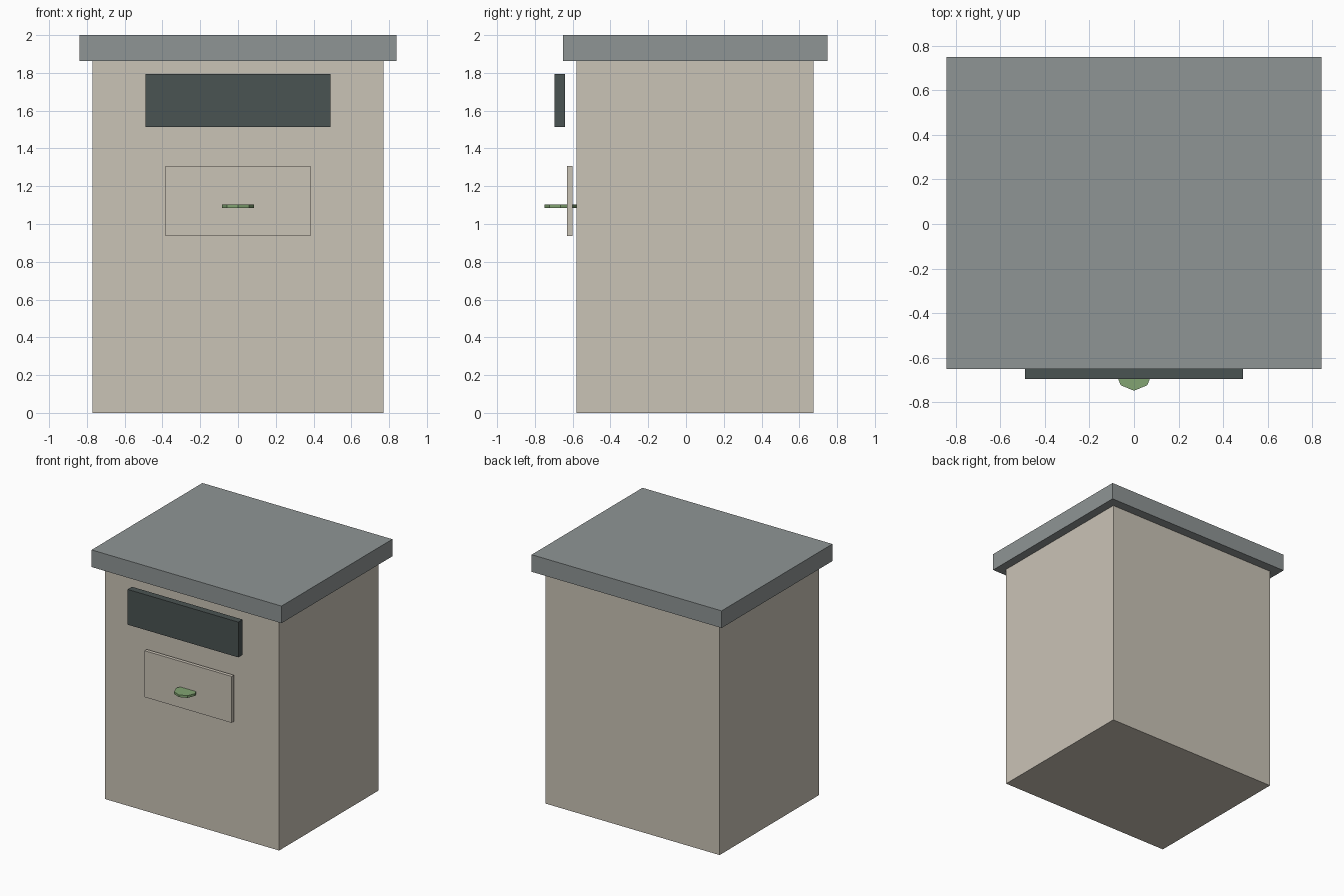
import bpy
import math

if "Cube" in bpy.data.objects:
    bpy.data.objects.remove(bpy.data.objects["Cube"])


def material(name, rgb):
    """Flat colour given as sRGB 0-255, stored as linear."""
    lin = [((c / 255 + 0.055) / 1.055) ** 2.4 for c in rgb]
    m = bpy.data.materials.new(name)
    m.diffuse_color = (*lin, 1.0)
    m.use_nodes = True
    m.node_tree.nodes["Principled BSDF"].inputs["Base Color"].default_value = m.diffuse_color
    return m


def box(name, x, y, z, mat):
    """Box from (min, max) ranges on each axis."""
    ranges = (x, y, z)
    bpy.ops.mesh.primitive_cube_add(size=1, location=[(a + b) / 2 for a, b in ranges])
    ob = bpy.context.object
    ob.name = name
    ob.scale = [b - a for a, b in ranges]
    bpy.ops.object.transform_apply(location=False, rotation=False, scale=True)
    ob.data.materials.append(mat)
    return ob


beige = material("warm beige", (202, 195, 182))
grey = material("lid grey", (143, 149, 149))
dark = material("dark slate", (74, 83, 82))
green = material("leaf green", (130, 164, 114))

# Main cabinet and overhanging lid
box("cabinet_body", (-0.77, 0.77), (-0.58, 0.675), (0, 1.863), beige)
box("lid", (-0.84, 0.84), (-0.65, 0.75), (1.863, 2.0), grey)

# Plates standing just off the front
box("slot_plate", (-0.49, 0.49), (-0.695, -0.64), (1.513, 1.795), dark)
box("front_panel", (-0.385, 0.385), (-0.63, -0.602), (0.937, 1.308), beige)

# Thin eight-sided pull handle through the panel
bpy.ops.mesh.primitive_cylinder_add(vertices=8, radius=0.084, depth=0.018,
                                    location=(0, -0.664, 1.094))
handle = bpy.context.object
handle.name = "pull_handle"
handle.data.materials.append(green)
